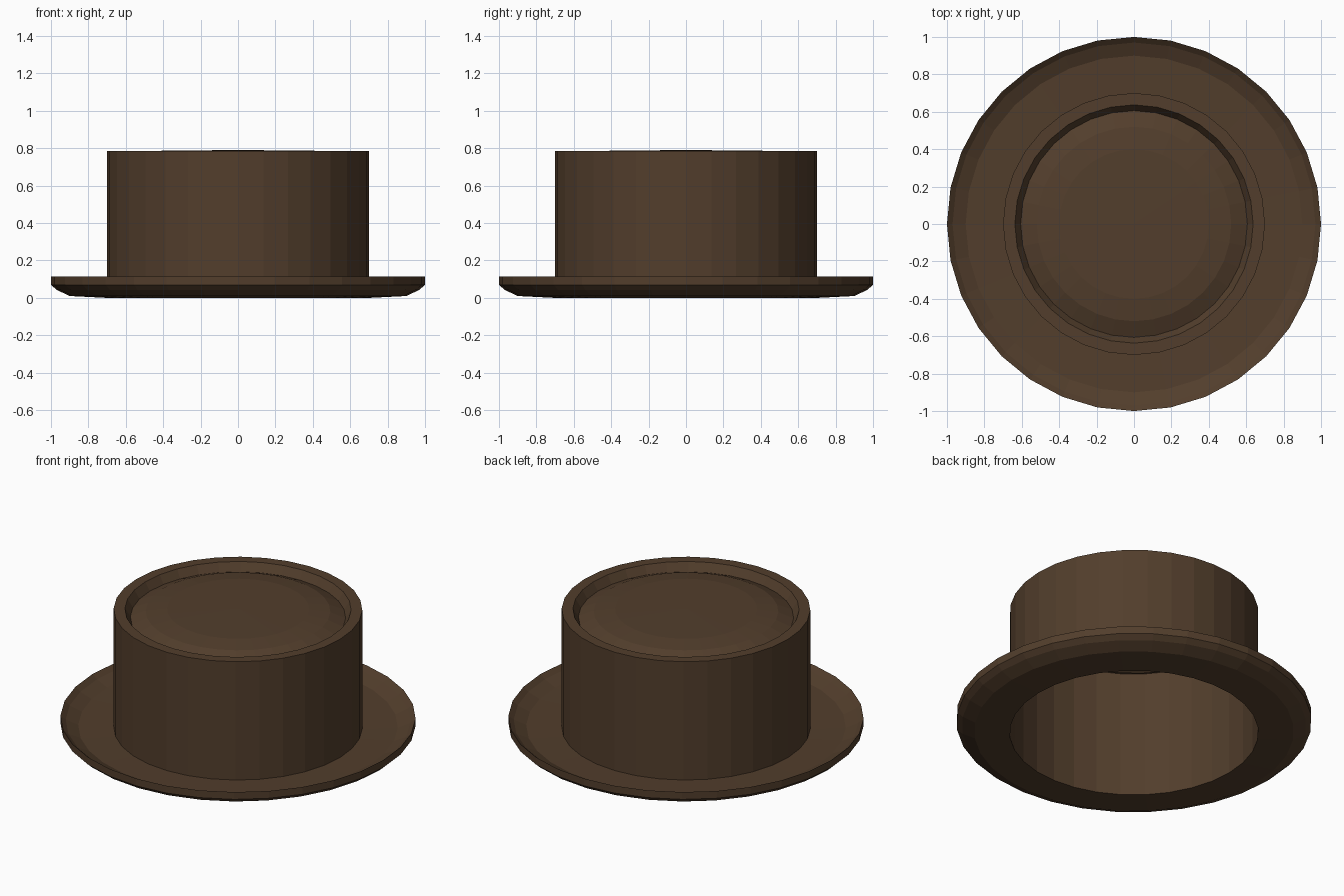
import bpy, bmesh, math

if "Cube" in bpy.data.objects:
    bpy.data.objects.remove(bpy.data.objects["Cube"])

SIDES = 32

felt = bpy.data.materials.new("brown_felt")
felt.diffuse_color = (0.085, 0.048, 0.025, 1)
felt.use_nodes = True
felt.node_tree.nodes["Principled BSDF"].inputs["Base Color"].default_value = felt.diffuse_color


def lathe(name, profile):
    """Spin (radius, z) points around z; a zero radius becomes a single pole."""
    bm = bmesh.new()
    rings = []
    for r, z in profile:
        count = SIDES if r > 0 else 1
        rings.append([bm.verts.new((r * math.cos(2 * math.pi * i / SIDES),
                                    r * math.sin(2 * math.pi * i / SIDES), z))
                      for i in range(count)])
    for a, b in zip(rings, rings[1:]):
        for i in range(SIDES):
            j = (i + 1) % SIDES
            if len(b) == 1:
                bm.faces.new((a[i], a[j], b[0]))
            else:
                bm.faces.new((a[i], a[j], b[j], b[i]))
    mesh = bpy.data.meshes.new(name)
    bm.to_mesh(mesh)
    bm.free()
    mesh.materials.append(felt)
    obj = bpy.data.objects.new(name, mesh)
    bpy.context.collection.objects.link(obj)
    return obj


# Crown: open-bottomed thin wall, flat rim, groove and shallow domed top
lathe("crown", [(0.70, 0.0), (0.70, 0.785), (0.637, 0.785), (0.606, 0.735),
                (0.52, 0.772), (0.40, 0.788), (0.0, 0.79)])

# Brim: underside, upturned edge and upper surface, open where it meets the crown
lathe("brim", [(0.70, 0.0), (0.90, 0.01), (0.97, 0.043), (1.0, 0.07),
               (1.0, 0.115), (0.97, 0.09), (0.90, 0.058), (0.70, 0.05)])
